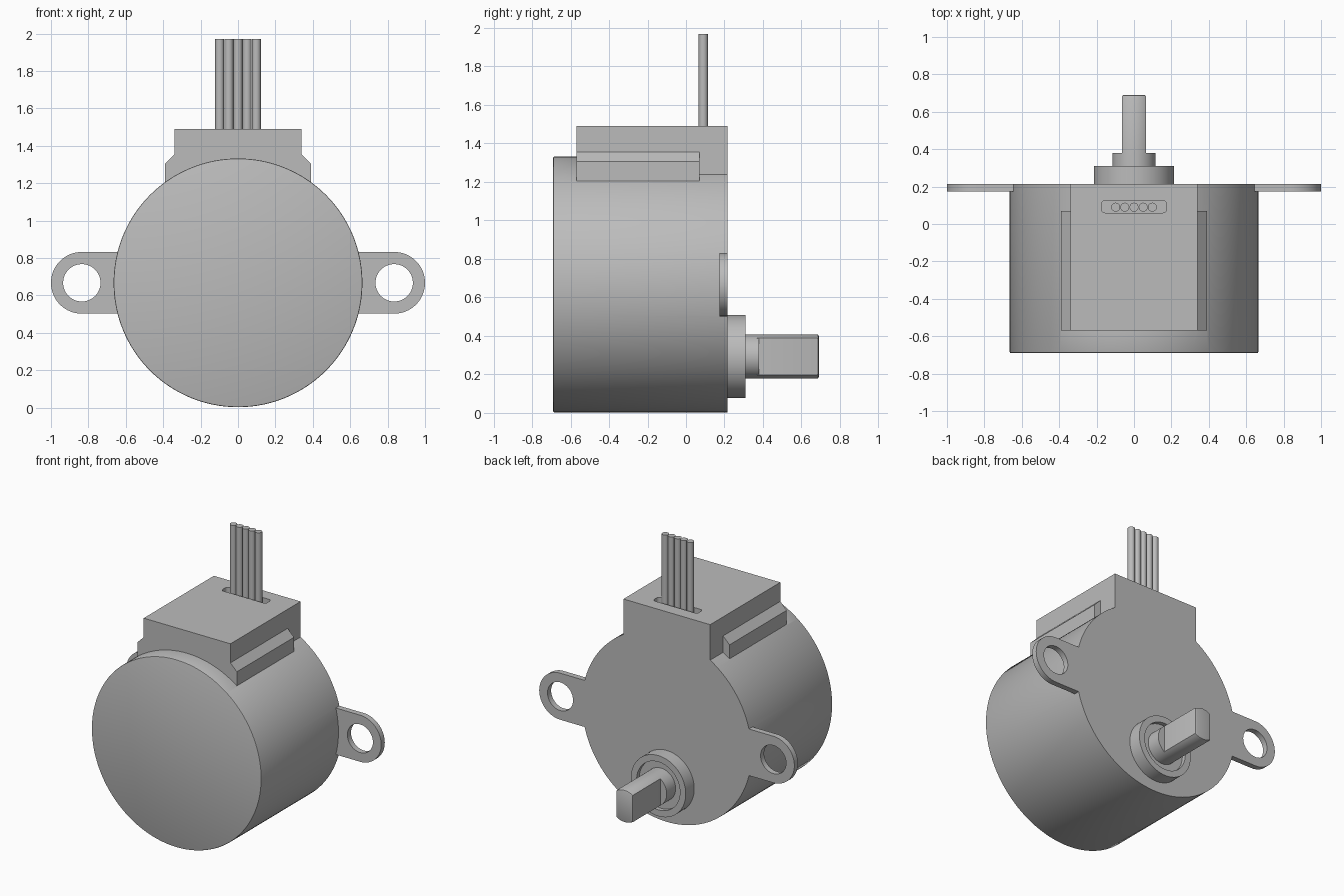
import bpy, bmesh, math
from mathutils import Vector

if "Cube" in bpy.data.objects:
    bpy.data.objects.remove(bpy.data.objects["Cube"])

grey = bpy.data.materials.new("plain grey")
grey.use_nodes = True
grey.diffuse_color = (0.5, 0.5, 0.5, 1)
grey.node_tree.nodes["Principled BSDF"].inputs["Base Color"].default_value = (0.5, 0.5, 0.5, 1)

BACK = 0.215     # mounting face of the housing
MID = 0.667      # height of the housing axis
SHAFT_Z = 0.293  # height of the offset output shaft


def arc(cx, cy, r, start=0, end=360, n=96):
    """Points on an arc; a full turn leaves out the repeated last point."""
    count = n if end - start >= 360 else n + 1
    angles = [math.radians(start + (end - start) * i / n) for i in range(count)]
    return [(cx + r * math.cos(a), cy + r * math.sin(a)) for a in angles]


def prism(name, points, low, high, axis="y"):
    """Extrude a closed profile: (x, z) along y, or (x, y) along z."""
    bm = bmesh.new()
    place = (lambda p: Vector((p[0], low, p[1]))) if axis == "y" else (lambda p: Vector((p[0], p[1], low)))
    face = bm.faces.new([bm.verts.new(place(p)) for p in points])
    step = Vector((0, high - low, 0)) if axis == "y" else Vector((0, 0, high - low))
    new = bmesh.ops.extrude_face_region(bm, geom=[face])["geom"]
    bmesh.ops.translate(bm, vec=step, verts=[v for v in new if isinstance(v, bmesh.types.BMVert)])
    bmesh.ops.recalc_face_normals(bm, faces=bm.faces)
    mesh = bpy.data.meshes.new(name)
    bm.to_mesh(mesh)
    bm.free()
    mesh.materials.append(grey)
    obj = bpy.data.objects.new(name, mesh)
    bpy.context.collection.objects.link(obj)
    return obj


def apply_modifiers(obj):
    bpy.context.view_layer.update()
    graph = bpy.context.evaluated_depsgraph_get()
    mesh = bpy.data.meshes.new_from_object(obj.evaluated_get(graph))
    obj.modifiers.clear()
    obj.data = mesh


def combine(obj, tool, operation):
    """Apply a boolean and discard the tool."""
    mod = obj.modifiers.new("combine", "BOOLEAN")
    mod.operation, mod.solver, mod.object = operation, "EXACT", tool
    apply_modifiers(obj)
    bpy.data.objects.remove(tool)


def chamfer(obj, width, y):
    """Bevel the rim of the end face lying at y."""
    bm = bmesh.new()
    bm.from_mesh(obj.data)
    rim = [e for e in bm.edges if all(abs(v.co.y - y) < 1e-4 for v in e.verts)]
    bmesh.ops.bevel(bm, geom=rim, offset=width, segments=2, profile=0.5, affect="EDGES")
    bm.to_mesh(obj.data)
    bm.free()


# Round motor housing
housing = prism("motor_housing", arc(0, MID, 0.665, n=128), -0.69, BACK)
chamfer(housing, 0.006, -0.69)

# Connector block on top, with a stepped rail along each side
block = [(-0.34, 0.9), (0.34, 0.9), (0.34, 1.49), (-0.34, 1.49)]
combine(housing, prism("connector_block", block, -0.57, BACK), "UNION")
right_half = [(0.39, 1.0), (0.39, 1.305), (0.335, 1.36)]
rails = right_half + [(-x, z) for x, z in reversed(right_half)]
combine(housing, prism("side_rails", rails, -0.57, 0.07), "UNION")

# Mounting ears with screw holes
for side in (-1, 1):
    tip = arc(0.835, MID, 0.165, -90, 90, 32)
    ear = [(side * x, z) for x, z in [(0.5, MID - 0.165)] + tip + [(0.5, MID + 0.165)]]
    combine(housing, prism("mounting_ear", ear, 0.175, BACK), "UNION")
    combine(housing, prism("screw_hole", arc(side * 0.835, MID, 0.1, n=48), 0.1, 0.3), "DIFFERENCE")

# Rounded wire pocket in the top of the block
pocket = []
for i, (x, y) in enumerate([(0.155, 0.105), (-0.155, 0.105), (-0.155, 0.08), (0.155, 0.08)]):
    pocket += arc(x, y, 0.02, 90 * i, 90 * i + 90, 6)
combine(housing, prism("wire_pocket", pocket, 1.44, 1.6, "z"), "DIFFERENCE")

# Round boss with a recess around the shaft
boss = prism("shaft_boss", arc(0, SHAFT_Z, 0.215, n=64), BACK - 0.01, 0.31)
combine(boss, prism("boss_recess", arc(0, SHAFT_Z, 0.17, n=64), 0.28, 0.4), "DIFFERENCE")

# Output shaft: round collar, then a section with two flats
collar = prism("shaft_collar", arc(0, SHAFT_Z, 0.115, n=48), 0.25, 0.38)
flat = math.degrees(math.acos(0.065 / 0.115))
key = arc(0, SHAFT_Z, 0.115, flat, 180 - flat, 16) + arc(0, SHAFT_Z, 0.115, 180 + flat, 360 - flat, 16)
shaft = prism("output_shaft", key, 0.37, 0.69)
chamfer(shaft, 0.01, 0.69)

# Five lead wires
wires = [prism(f"lead_wire_{i + 1}", arc(0.049 * (i - 2), 0.09, 0.024, n=24), 1.43, 1.97, "z") for i in range(5)]

# Smooth the round surfaces and keep the corners crisp
bpy.ops.object.select_all(action="DESELECT")
for obj in [housing, boss, collar, shaft] + wires:
    obj.select_set(True)
    bpy.context.view_layer.objects.active = obj
bpy.ops.object.shade_smooth_by_angle(angle=math.radians(30))
